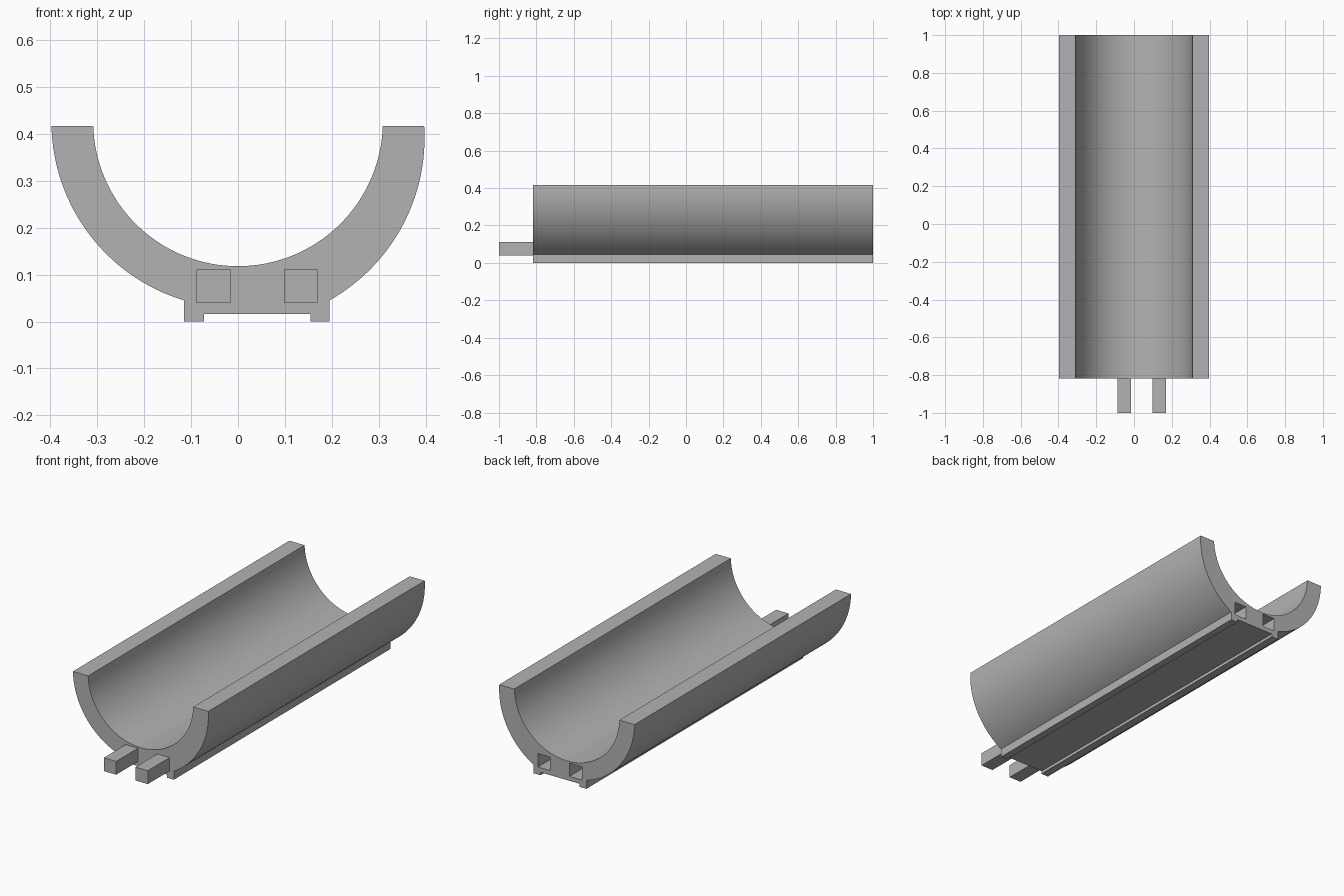
import bpy, bmesh
from math import sin, cos, radians, acos, asin, degrees

if "Cube" in bpy.data.objects:
    bpy.data.objects.remove(bpy.data.objects["Cube"], do_unlink=True)

grey = bpy.data.materials.new("plain grey")
grey.use_nodes = True
colour = (0.45, 0.45, 0.45, 1)
grey.diffuse_color = colour
grey.node_tree.nodes["Principled BSDF"].inputs["Base Color"].default_value = colour


def extrude_profile(name, points, y0, y1):
    """Solid prism from an x-z outline, running along y."""
    bm = bmesh.new()
    face = bm.faces.new([bm.verts.new((x, y0, z)) for x, z in points])
    new = bmesh.ops.extrude_face_region(bm, geom=[face])["geom"]
    bmesh.ops.translate(bm, vec=(0, y1 - y0, 0),
                        verts=[v for v in new if isinstance(v, bmesh.types.BMVert)])
    bmesh.ops.recalc_face_normals(bm, faces=bm.faces)
    mesh = bpy.data.meshes.new(name)
    bm.to_mesh(mesh)
    bm.free()
    mesh.materials.append(grey)
    obj = bpy.data.objects.new(name, mesh)
    bpy.context.collection.objects.link(obj)
    return obj


def arc(radius, centre_z, start, end, steps):
    """Points on a circle about x = 0, angles in degrees."""
    angles = [radians(start + (end - start) * i / steps) for i in range(steps + 1)]
    return [(radius * cos(a), centre_z + radius * sin(a)) for a in angles]


def box(name, x0, x1, z0, z1, y0, y1):
    return extrude_profile(name, [(x0, z0), (x1, z0), (x1, z1), (x0, z1)], y0, y1)


FRONT, BACK, TOP = -0.817, 1.0, 0.417
OUTER, INNER = 0.398, 0.309
LEFT_Z, RIGHT_Z = 0.392, 0.426      # centres of the two outer arcs
FOOT_L, FOOT_R = 0.195, -0.115

# Half-pipe cradle with a grooved foot, as one outline
outline = arc(OUTER, RIGHT_Z, 180 + degrees(asin((RIGHT_Z - TOP) / OUTER)),
              360 - degrees(acos(FOOT_R / OUTER)), 32)
outline += [(FOOT_R, 0), (-0.073, 0), (-0.073, 0.016),
            (0.155, 0.016), (0.155, 0), (FOOT_L, 0)]
outline += arc(OUTER, LEFT_Z, -degrees(acos(FOOT_L / OUTER)),
               degrees(asin((TOP - LEFT_Z) / OUTER)), 32)
tilt = degrees(asin((0.427 - TOP) / INNER))
outline += arc(INNER, 0.427, -tilt, tilt - 180, 64)
cradle = extrude_profile("cradle", outline, FRONT, BACK)

# Front pegs and matching sockets in the back end
for side, x in (("right", -0.088), ("left", 0.098)):
    box(side + "_peg", x, x + 0.072, 0.04, 0.111, -1, FRONT)
    cutter = box(side + "_socket_cutter", x, x + 0.072, 0.04, 0.111, BACK - 0.19, BACK + 0.05)
    cutter.hide_render = True
    cutter.hide_viewport = True
    cut = cradle.modifiers.new(side + "_socket", "BOOLEAN")
    cut.operation = "DIFFERENCE"
    cut.solver = "EXACT"
    cut.object = cutter

# Smooth curved walls, sharp edges kept
bpy.ops.object.select_all(action="DESELECT")
bpy.context.view_layer.objects.active = cradle
cradle.select_set(True)
for cut in list(cradle.modifiers):
    bpy.ops.object.modifier_apply(modifier=cut.name)
bpy.ops.object.shade_smooth_by_angle(angle=radians(25))
for obj in list(bpy.data.objects):
    if obj.name.endswith("_cutter"):
        bpy.data.objects.remove(obj, do_unlink=True)
